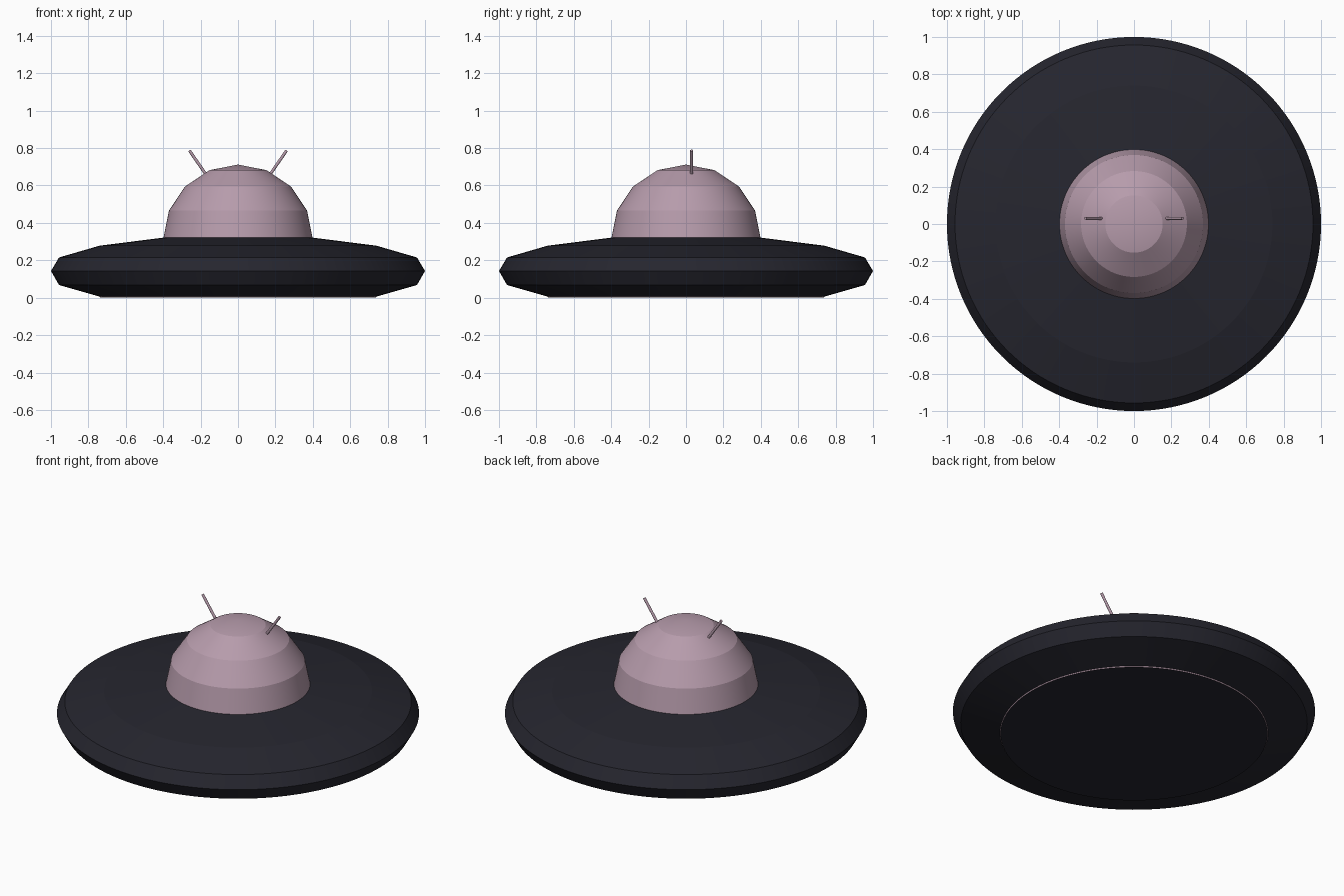
import bpy, bmesh, math
from mathutils import Vector

if "Cube" in bpy.data.objects:
    bpy.data.objects.remove(bpy.data.objects["Cube"])


def material(name, rgb):
    m = bpy.data.materials.new(name)
    m.diffuse_color = (*rgb, 1)
    m.use_nodes = True
    m.node_tree.nodes["Principled BSDF"].inputs["Base Color"].default_value = m.diffuse_color
    return m


navy = material("dark navy", (0.019, 0.019, 0.028))
mauve = material("dusty mauve", (0.47, 0.33, 0.41))


def finish(bm, name, mats):
    bmesh.ops.recalc_face_normals(bm, faces=bm.faces)
    me = bpy.data.meshes.new(name)
    bm.to_mesh(me)
    bm.free()
    ob = bpy.data.objects.new(name, me)
    bpy.context.collection.objects.link(ob)
    for m in mats:
        me.materials.append(m)
    bpy.ops.object.select_all(action='DESELECT')
    ob.select_set(True)
    bpy.context.view_layer.objects.active = ob
    bpy.ops.object.shade_smooth_by_angle(angle=math.radians(5))
    return ob


def lathe(name, profile, mats, steps=128):
    """Spin an (r, z) profile around the z axis."""
    bm = bmesh.new()
    vs = [bm.verts.new((r, 0, z)) for r, z in profile]
    es = [bm.edges.new(p) for p in zip(vs, vs[1:])]
    bmesh.ops.spin(bm, geom=vs + es, axis=(0, 0, 1), cent=(0, 0, 0),
                   steps=steps, angle=2 * math.pi, use_duplicate=False)
    bmesh.ops.remove_doubles(bm, verts=bm.verts, dist=1e-4)
    return finish(bm, name, mats)


# Saucer body with a thin mauve rim around the flat belly
saucer = lathe("saucer", [(0, 0), (0.737, 0), (0.74, 0.006), (0.957, 0.068),
                          (1.0, 0.143), (0.957, 0.215), (0.74, 0.278),
                          (0.4, 0.321), (0, 0.321)], [navy, mauve])
for f in saucer.data.polygons:
    if 0.001 < f.center.z < 0.005:
        f.material_index = 1

# Banded dome, a sphere sunk into the saucer
dome = [(0.4 * math.sin(math.radians(a)), 0.312 + 0.4 * math.cos(math.radians(a)))
        for a in (0, 22.5, 45, 67.5, 90)]
lathe("dome", dome, [mauve])

# Pair of slanted antennae
for side, name in ((-1, "antenna_left"), (1, "antenna_right")):
    a, b = Vector((side * 0.172, 0.03, 0.66)), Vector((side * 0.26, 0.03, 0.787))
    bm = bmesh.new()
    bmesh.ops.create_cone(bm, cap_ends=True, segments=12, radius1=0.008,
                          radius2=0.008, depth=(b - a).length)
    ob = finish(bm, name, [mauve])
    bpy.ops.object.shade_smooth_by_angle(angle=math.radians(35))
    ob.location = (a + b) / 2
    ob.rotation_euler = (b - a).to_track_quat('Z', 'Y').to_euler()
